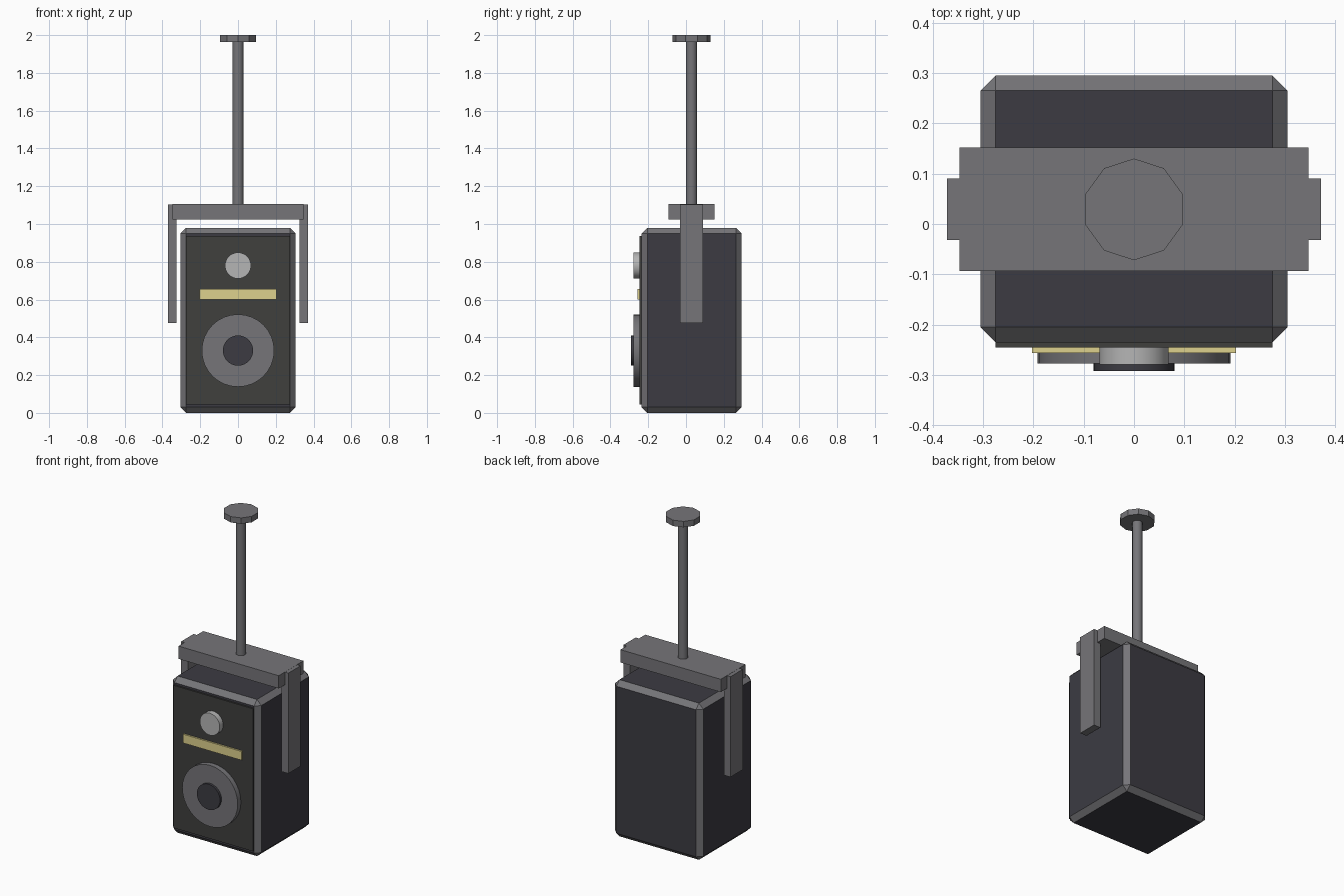
import bpy
from math import pi, radians

if "Cube" in bpy.data.objects:
    bpy.data.objects.remove(bpy.data.objects["Cube"])


def mat(name, r, g, b):
    m = bpy.data.materials.new(name)
    m.diffuse_color = (r, g, b, 1)
    m.use_nodes = True
    m.node_tree.nodes["Principled BSDF"].inputs["Base Color"].default_value = m.diffuse_color
    return m


DARK = mat("dark_shell", 0.045, 0.044, 0.055)
BAFFLE = mat("baffle_black", 0.05, 0.05, 0.048)
GREY = mat("metal_grey", 0.18, 0.178, 0.19)
SILVER = mat("silver", 0.46, 0.46, 0.46)
GOLD = mat("pale_gold", 0.73, 0.64, 0.27)


def box(name, lo, hi, material):
    centre = [(a + b) / 2 for a, b in zip(lo, hi)]
    bpy.ops.mesh.primitive_cube_add(size=1, location=centre)
    ob = bpy.context.object
    ob.name = name
    ob.scale = [b - a for a, b in zip(lo, hi)]
    bpy.ops.object.transform_apply(location=False, rotation=False, scale=True)
    ob.data.materials.append(material)
    return ob


def cylinder(name, radius, depth, centre, material, sides, facing_front=False, smooth=True):
    bpy.ops.mesh.primitive_cylinder_add(vertices=sides, radius=radius, depth=depth, location=centre,
                                        rotation=(pi / 2 if facing_front else 0, 0, 0))
    ob = bpy.context.object
    ob.name = name
    ob.data.materials.append(material)
    if smooth:
        bpy.ops.object.shade_smooth_by_angle(angle=radians(40))
    return ob


def front_disc(name, radius, z, y_front, material):
    y_back = -0.235
    return cylinder(name, radius, y_back - y_front, (0, (y_back + y_front) / 2, z), material, 32, True)


# Cabinet with grey chamfered edges
cabinet = box("cabinet", (-0.305, -0.235, 0), (0.305, 0.295, 0.98), DARK)
cabinet.data.materials.append(GREY)
bevel = cabinet.modifiers.new("chamfer", "BEVEL")
bevel.width = 0.03
bevel.segments = 1
bevel.material = 1

# Front baffle, drivers and trim strip
box("front_baffle", (-0.275, -0.245, 0.045), (0.275, -0.225, 0.937), BAFFLE)
front_disc("tweeter", 0.069, 0.78, -0.279, SILVER)
front_disc("woofer_ring", 0.192, 0.33, -0.277, GREY)
front_disc("woofer_cap", 0.08, 0.33, -0.292, DARK)
box("trim_strip", (-0.203, -0.256, 0.6), (0.203, -0.24, 0.655), GOLD)

# Yoke bracket: crossbar and mirrored arms
box("bracket_crossbar", (-0.347, -0.093, 1.025), (0.347, 0.152, 1.105), GREY)
for side, x0, x1 in (("left", -0.371, -0.325), ("right", 0.325, 0.371)):
    box("bracket_arm_" + side, (x0, -0.032, 0.476), (x1, 0.09, 1.104), GREY)

# Hanging pole and ceiling plate
cylinder("hanging_pole", 0.03, 0.88, (0, 0.029, 1.53), GREY, 10)
cylinder("ceiling_plate", 0.101, 0.037, (0, 0.029, 1.9815), GREY, 10, smooth=False)
